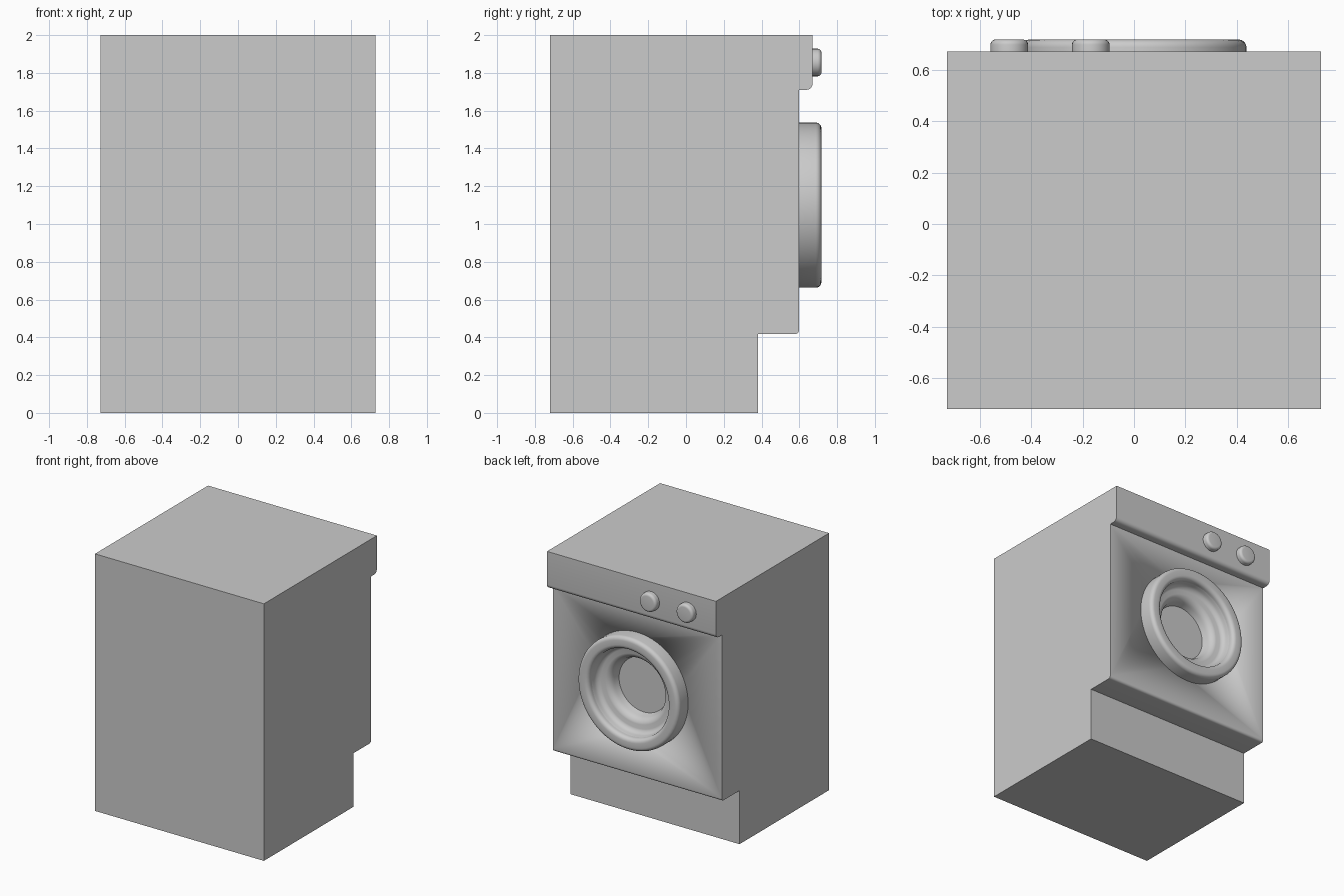
import bpy, bmesh, math
from mathutils import Matrix, Vector

if "Cube" in bpy.data.objects:
    bpy.data.objects.remove(bpy.data.objects["Cube"], do_unlink=True)

GREY = (0.6, 0.6, 0.6, 1.0)
mat = bpy.data.materials.new("plain grey")
mat.use_nodes = True
mat.diffuse_color = GREY
mat.node_tree.nodes["Principled BSDF"].inputs["Base Color"].default_value = GREY

HALF_W = 0.727
DOOR_Z = 1.10


def finish(name, bm, smooth_angle=35):
    bmesh.ops.recalc_face_normals(bm, faces=bm.faces)
    mesh = bpy.data.meshes.new(name)
    bm.to_mesh(mesh)
    bm.free()
    obj = bpy.data.objects.new(name, mesh)
    bpy.context.collection.objects.link(obj)
    mesh.materials.append(mat)
    bpy.ops.object.select_all(action='DESELECT')
    obj.select_set(True)
    bpy.context.view_layer.objects.active = obj
    bpy.ops.object.shade_smooth_by_angle(angle=math.radians(smooth_angle))
    return obj


def arc(cx, cy, r, start, end, steps=5):
    """Points along an arc, angles in degrees."""
    angles = [math.radians(start + (end - start) * i / steps) for i in range(steps + 1)]
    return [(cx + r * math.cos(a), cy + r * math.sin(a)) for a in angles]


def lathe(name, profile, x, z, steps=64):
    """Spin (radius, y) points about a front-to-back axis through x, z."""
    bm = bmesh.new()
    verts = [bm.verts.new((r, y, 0)) for r, y in profile]
    edges = [bm.edges.new(pair) for pair in zip(verts, verts[1:])]
    bmesh.ops.spin(bm, geom=verts + edges, cent=(0, 0, 0), axis=(0, 1, 0),
                   angle=math.tau, steps=steps, use_duplicate=False)
    bmesh.ops.remove_doubles(bm, verts=bm.verts, dist=1e-4)
    bmesh.ops.translate(bm, verts=bm.verts, vec=(x, 0, z))
    return finish(name, bm)


# Cabinet: stepped side profile (y, z) with rounded lower lips, extruded across
side = [(-0.72, 0), (0.38, 0), (0.38, 0.417)]
side += arc(0.578, 0.437, 0.02, -90, 0)
side += [(0.598, 1.71)]
side += arc(0.637, 1.743, 0.033, -90, 0)
side += [(0.67, 2.0), (-0.72, 2.0)]
bm = bmesh.new()
face = bm.faces.new([bm.verts.new((-HALF_W, y, z)) for y, z in side])
extruded = bmesh.ops.extrude_face_region(bm, geom=[face])["geom"]
bmesh.ops.translate(bm, vec=(2 * HALF_W, 0, 0),
                    verts=[g for g in extruded if isinstance(g, bmesh.types.BMVert)])
cabinet = finish("cabinet", bm)

# Door opening cut into the cabinet
bm = bmesh.new()
bmesh.ops.create_cone(bm, cap_ends=True, segments=64, radius1=0.38, radius2=0.38, depth=0.3,
                      matrix=Matrix.Translation(Vector((0, 0.60, DOOR_Z)))
                      @ Matrix.Rotation(math.pi / 2, 4, 'X'))
cutter = finish("door_opening_cutter", bm)
cutter.hide_render = True
cut = cabinet.modifiers.new("door opening", 'BOOLEAN')
cut.operation = 'DIFFERENCE'
cut.object = cutter
bpy.context.view_layer.objects.active = cabinet
bpy.ops.object.modifier_apply(modifier=cut.name)
bpy.data.objects.remove(cutter, do_unlink=True)

# Door ring: rounded rim standing proud of the cabinet
ring = [(0.437, 0.58)]
ring += arc(0.407, 0.687, 0.03, 0, 90)
ring += arc(0.372, 0.685, 0.032, 90, 180)
ring += [(0.34, 0.58)]
lathe("door_ring", ring, 0, DOOR_Z)

# Door bowl: stepped dish ending in a flat disc
bowl = [(0.342, 0.68)]
bowl += arc(0.29, 0.655, 0.046, 0, -75)
bowl += arc(0.285, 0.55, 0.062, 105, 170)
bowl += [(0.212, 0.52), (0, 0.52)]
lathe("door_bowl", bowl, 0, DOOR_Z)

# Control knobs
knob = [(0.073, 0.66)]
knob += arc(0.053, 0.697, 0.02, 0, 90)
knob += [(0, 0.717)]
for label, x in (("outer_knob", -0.485), ("inner_knob", -0.168)):
    lathe(label, knob, x, 1.855, 32)
